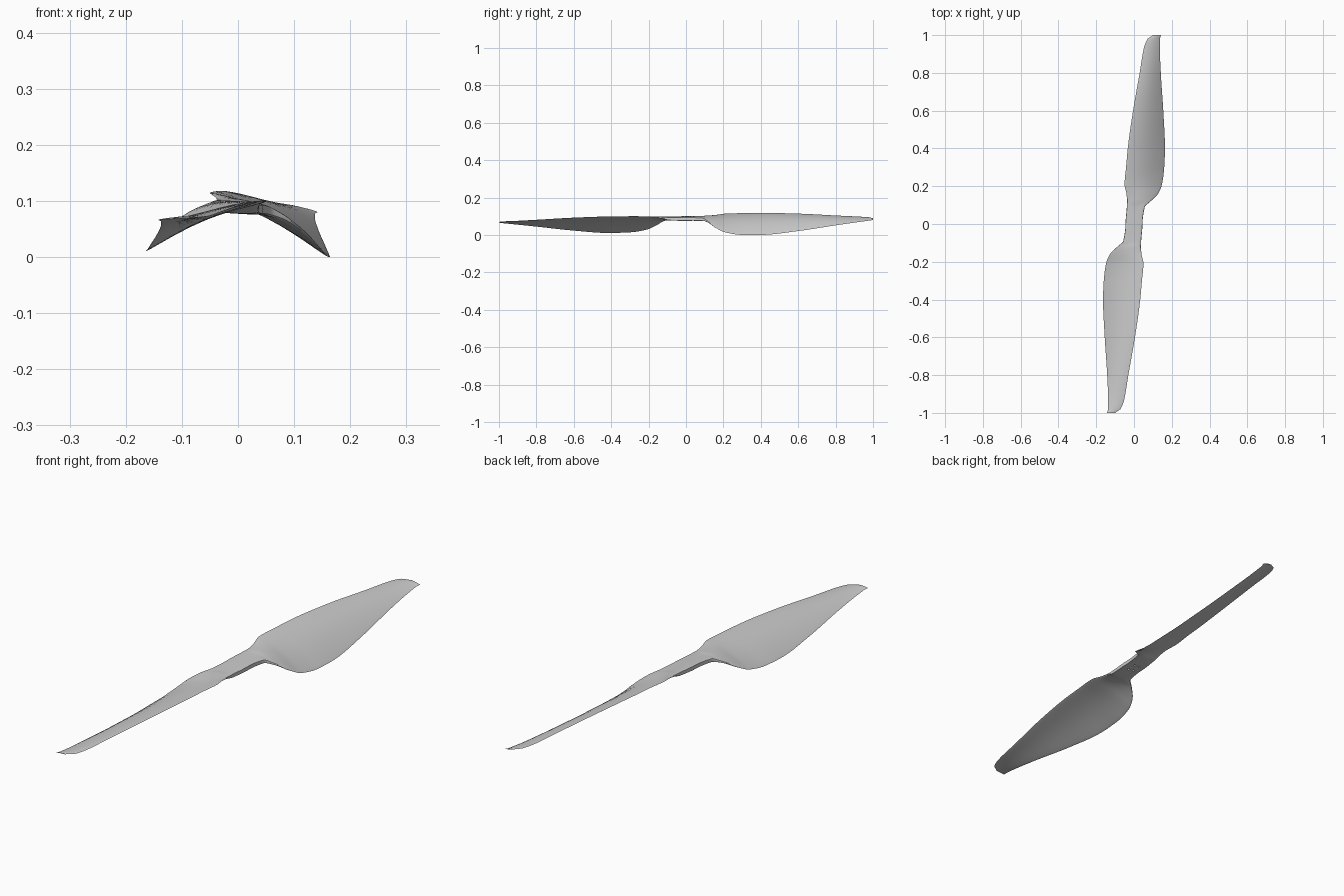
import bpy, bmesh, math
from mathutils import Matrix, Vector

old = bpy.data.objects.get("Cube")
if old:
    bpy.data.objects.remove(old)

# Plain grey plastic
grey = bpy.data.materials.new("grey_plastic")
grey.use_nodes = True
colour = (0.6, 0.6, 0.6, 1)
grey.diffuse_color = colour
grey.node_tree.nodes["Principled BSDF"].inputs["Base Color"].default_value = colour

# Blade stations: radius, inner x, outer x, inner z, outer z,
# half thickness, camber, edge roundness
STATIONS = [
    (0, -.045, .045, .091, .091, .011, 0, .1),
    (.09, -.038, .057, .093, .088, .010, .001, .12),
    (.12, -.037, .088, .097, .075, .009, .006, .3),
    (.16, -.04, .127, .103, .047, .008, .011, .5),
    (.21, -.05, .148, .109, .024, .007, .013, .6),
    (.3, -.042, .16, .111, .010, .006, .014, .6),
    (.4, -.033, .164, .111, .008, .006, .014, .6),
    (.6, -.005, .155, .106, .025, .005, .011, .6),
    (.8, .03, .142, .095, .051, .004, .007, .6),
    (.93, .052, .137, .088, .067, .003, .004, .6),
    (.98, .072, .137, .085, .073, .002, .003, .6),
    (1, .1, .142, .082, .076, .001, .001, .6),
]
SPAN = 14


def slope(i, k):
    """Smooth tangent of column k at station i."""
    if i in (0, len(STATIONS) - 1):
        return 0 if i == 0 else slope(i - 1, k)
    before, here, after = STATIONS[i - 1:i + 2]
    a = (here[k] - before[k]) / (here[0] - before[0])
    b = (after[k] - here[k]) / (after[0] - here[0])
    return 0 if a * b <= 0 else 2 * a * b / (a + b)


def station_at(i, t):
    """Hermite blend between station i and the next."""
    p, q = STATIONS[i], STATIONS[i + 1]
    h = q[0] - p[0]
    values = [p[0] + h * t]
    for k in range(1, len(p)):
        ease = t * t * (3 - 2 * t)
        values.append(p[k] + (q[k] - p[k]) * ease
                      + h * slope(i, k) * t * (1 - t) ** 2
                      - h * slope(i + 1, k) * t * t * (1 - t))
    return values


def section(bm, s):
    """Closed aerofoil ring at one radius."""
    r, x_in, x_out, z_in, z_out, half, camber, power = s
    ring = []
    for k in range(2 * SPAN):
        step = k if k <= SPAN else 2 * SPAN - k
        t = (1 - math.cos(math.pi * step / SPAN)) / 2
        arch = max(0, math.sin(math.pi * t))
        side = 0 if k % SPAN == 0 else (1 if k < SPAN else -1)
        z = z_in + (z_out - z_in) * t + camber * arch + side * half * arch ** power
        ring.append(bm.verts.new((x_in + (x_out - x_in) * t, r, z)))
    return ring


# One blade from the hub centre to the tip
bm = bmesh.new()
steps = 5
rings = [section(bm, station_at(i, n / steps))
         for i in range(len(STATIONS) - 1) for n in range(steps)]
rings.append(section(bm, STATIONS[-1]))
for a, b in zip(rings, rings[1:]):
    for k in range(2 * SPAN):
        j = (k + 1) % (2 * SPAN)
        bm.faces.new((a[k], a[j], b[j], b[k]))
bm.faces.new(rings[-1])

# Second blade turned half way round, welded at the hub
copy = bmesh.ops.duplicate(bm, geom=bm.verts[:] + bm.edges[:] + bm.faces[:])
turned = [g for g in copy["geom"] if isinstance(g, bmesh.types.BMVert)]
bmesh.ops.rotate(bm, verts=turned, cent=(0, 0, 0), matrix=Matrix.Rotation(math.pi, 3, 'Z'))
bmesh.ops.remove_doubles(bm, verts=bm.verts[:], dist=0.00005)
bmesh.ops.recalc_face_normals(bm, faces=bm.faces[:])

# Slight lean of the whole propeller, then rest it on the ground
for v in bm.verts:
    v.co.z += 0.0175 * v.co.y - 0.075 * v.co.x
low = min(v.co.z for v in bm.verts)
bmesh.ops.translate(bm, verts=bm.verts[:], vec=Vector((0, 0, -low)))

mesh = bpy.data.meshes.new("propeller")
bm.to_mesh(mesh)
bm.free()
propeller = bpy.data.objects.new("propeller", mesh)
bpy.context.collection.objects.link(propeller)
mesh.materials.append(grey)

# Small blind screw holes under the hub
bm = bmesh.new()
for x in (-.012, .012):
    for y in (-.02, .02):
        bmesh.ops.create_cone(bm, cap_ends=True, segments=12, radius1=.005, radius2=.005,
                              depth=.02, matrix=Matrix.Translation((x, y, .077 - low)))
hole_mesh = bpy.data.meshes.new("screw_hole_cutter")
bm.to_mesh(hole_mesh)
bm.free()
hole_mesh.materials.append(grey)
cutter = bpy.data.objects.new("screw_hole_cutter", hole_mesh)
bpy.context.collection.objects.link(cutter)
cutter.hide_render = True
cutter.hide_viewport = True
cut = propeller.modifiers.new("screw_holes", 'BOOLEAN')
cut.operation = 'DIFFERENCE'
cut.object = cutter
cut.solver = 'EXACT'

bpy.ops.object.select_all(action='DESELECT')
propeller.select_set(True)
bpy.context.view_layer.objects.active = propeller
bpy.ops.object.shade_smooth_by_angle(angle=math.radians(35))
